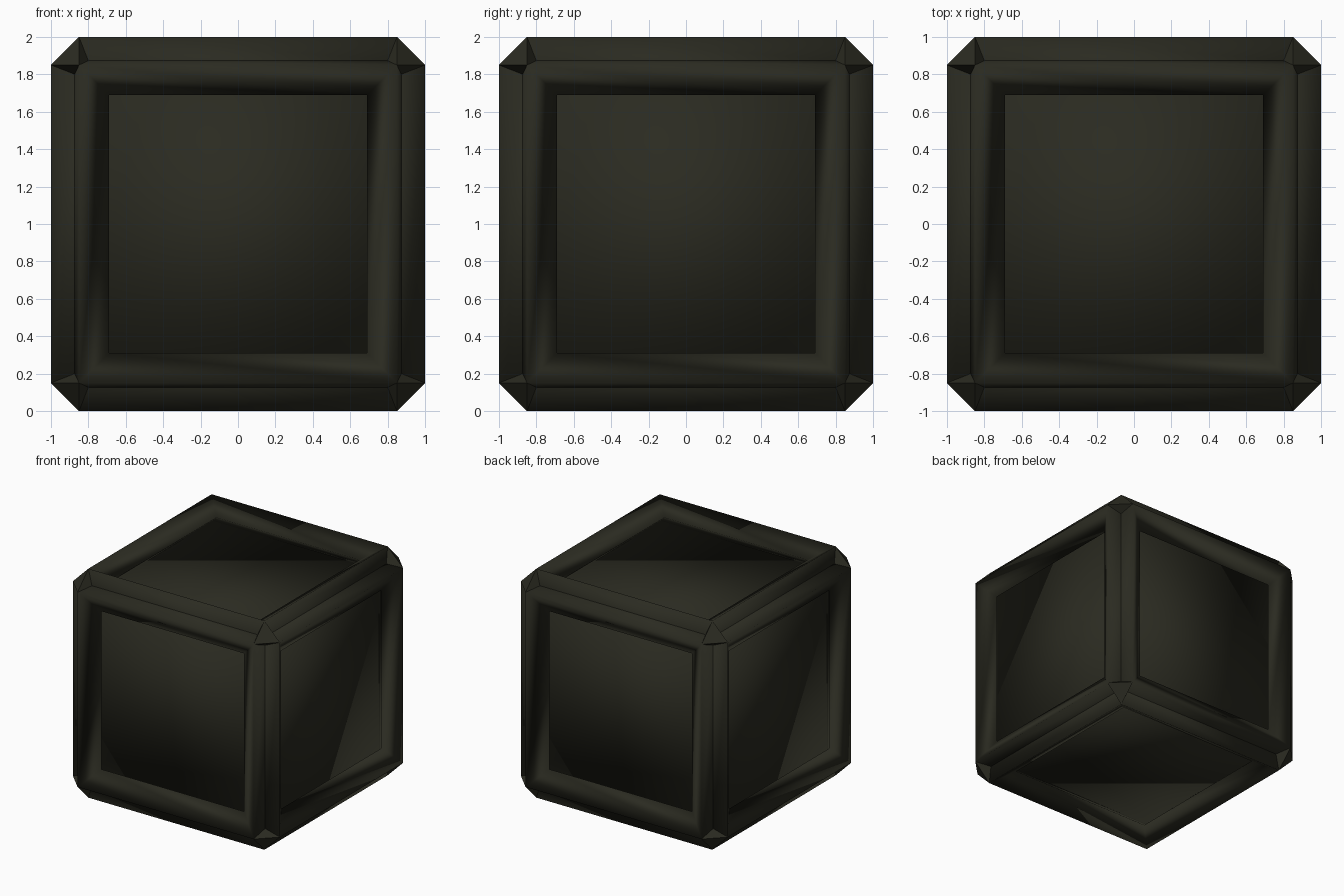
import bpy, bmesh
from mathutils import Matrix, Vector
from math import radians
from itertools import product

if "Cube" in bpy.data.objects:
    bpy.data.objects.remove(bpy.data.objects["Cube"])

olive = bpy.data.materials.new("dark_olive")
olive.diffuse_color = (0.0235, 0.0235, 0.015, 1)
olive.use_nodes = True
olive.node_tree.nodes["Principled BSDF"].inputs["Base Color"].default_value = olive.diffuse_color

CENTRE = Matrix.Translation((0, 0, 1))


def make_object(name, bm, matrix, smooth):
    for f in bm.faces:
        f.smooth = smooth
    bm.transform(matrix)
    mesh = bpy.data.meshes.new(name)
    bm.to_mesh(mesh)
    bm.free()
    mesh.materials.append(olive)
    bpy.context.collection.objects.link(bpy.data.objects.new(name, mesh))


def square(bm, half, height):
    return [bm.verts.new((half * x, half * y, height))
            for x, y in ((-1, -1), (1, -1), (1, 1), (-1, 1))]


# Moulding section (half width, distance from cube centre):
# block edge, inner rim, ridge, groove shared with the next side
BLOCK = 0.80
SECTION = [(BLOCK, BLOCK), (0.69, 0.90), (0.85, 1.0), (0.873, 0.873)]

SIDES = {
    "top": Matrix.Identity(4),
    "bottom": Matrix.Rotation(radians(180), 4, 'X'),
    "front": Matrix.Rotation(radians(90), 4, 'X'),
    "back": Matrix.Rotation(radians(-90), 4, 'X'),
    "right": Matrix.Rotation(radians(90), 4, 'Y'),
    "left": Matrix.Rotation(radians(-90), 4, 'Y'),
}

# Inner block seen through the six frames, softly shaded
bm = bmesh.new()
bmesh.ops.create_cube(bm, size=2 * BLOCK)
make_object("inner_block", bm, CENTRE, True)

# Raised frame on each side
for side, rot in SIDES.items():
    bm = bmesh.new()
    loops = [square(bm, h, d) for h, d in SECTION]
    for a, b in zip(loops, loops[1:]):
        for i in range(4):
            j = (i + 1) % 4
            bm.faces.new((a[i], b[i], b[j], a[j]))
    make_object(side + "_frame", bm, CENTRE @ rot, True)

# Corner caps: a triangle between three frame corners, webbed into the grooves
for n, sign in enumerate(product((-1, 1), repeat=3)):
    bm = bmesh.new()
    for axis in range(3):
        tip = Vector((0.85, 0.85, 0.85))
        tip[axis] = 1.0
        web = Vector((0.873, 0.873, 0.873))
        web[axis] = 0.80
        for p in (tip, web):
            bm.verts.new([c * s for c, s in zip(p, sign)])
    bmesh.ops.convex_hull(bm, input=bm.verts[:])
    bmesh.ops.recalc_face_normals(bm, faces=bm.faces[:])
    make_object("corner_cap_%d" % (n + 1), bm, CENTRE, False)
